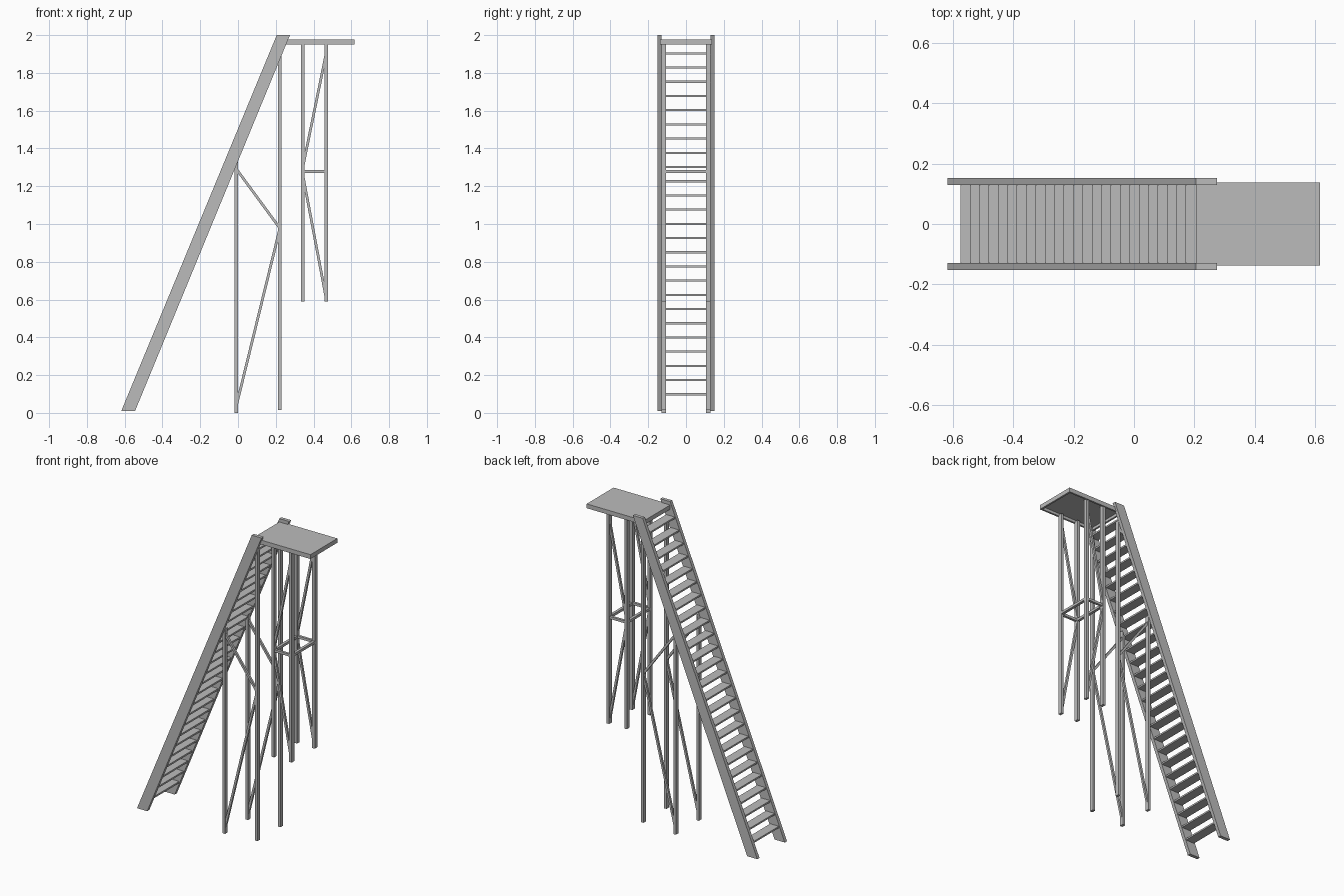
import bpy
import bmesh
from mathutils import Vector

cube = bpy.data.objects.get("Cube")
if cube:
    bpy.data.objects.remove(cube, do_unlink=True)

# Single painted-steel colour
steel = bpy.data.materials.new("grey_steel")
steel.use_nodes = True
GREY = (0.5, 0.5, 0.5, 1)
steel.diffuse_color = GREY
steel.node_tree.nodes["Principled BSDF"].inputs["Base Color"].default_value = GREY


def extrude_profile(name, points, y0, y1):
    """Extrude an (x, z) outline between two y positions."""
    bm = bmesh.new()
    face = bm.faces.new([bm.verts.new((x, y0, z)) for x, z in points])
    out = bmesh.ops.extrude_face_region(bm, geom=[face])
    moved = [v for v in out["geom"] if isinstance(v, bmesh.types.BMVert)]
    bmesh.ops.translate(bm, verts=moved, vec=(0, y1 - y0, 0))
    bmesh.ops.recalc_face_normals(bm, faces=bm.faces)
    mesh = bpy.data.meshes.new(name)
    bm.to_mesh(mesh)
    bm.free()
    mesh.materials.append(steel)
    obj = bpy.data.objects.new(name, mesh)
    bpy.context.collection.objects.link(obj)
    return obj


def box(name, x0, x1, y0, y1, z0, z1):
    return extrude_profile(name, [(x0, z0), (x1, z0), (x1, z1), (x0, z1)], y0, y1)


def brace(name, start, end, y, width=0.014):
    """Flat bar between two (x, z) points."""
    a, b = Vector(start), Vector(end)
    d = (b - a).normalized()
    n = Vector((-d.y, d.x)) * width / 2
    return extrude_profile(name, [a - n, b - n, b + n, a + n], y - width / 2, y + width / 2)


POST_Y = 0.118
BAR = 0.009
STAIR_X = (-0.01, 0.222)
DECK_X = (0.342, 0.468)

for label, side in (("right", -1), ("left", 1)):
    y = POST_Y * side

    # Sloping side board of the stair
    extrude_profile(label + "_stringer", [(-0.618, 0.01), (-0.545, 0.01), (0.275, 2.0), (0.205, 2.0)],
                    side * 0.13, side * 0.152)

    # Posts under the stair, cut to the slope
    for i, (x, foot, top) in enumerate(zip(STAIR_X, (0.0, 0.015), (1.31, 1.88))):
        rise = BAR * 2.43
        extrude_profile(f"{label}_stair_post_{i + 1}",
                        [(x - BAR, foot), (x + BAR, foot), (x + BAR, top + rise), (x - BAR, top - rise)],
                        y - 0.013, y + 0.013)

    # Posts under the platform
    for i, x in enumerate(DECK_X):
        box(f"{label}_platform_post_{i + 1}", x - BAR, x + BAR, y - 0.013, y + 0.013, 0.59, 1.96)

    # Diagonal braces and horizontal tie
    brace(label + "_stair_brace_lower", (-0.008, 0.04), (0.22, 0.97), y)
    brace(label + "_stair_brace_upper", (0.22, 0.98), (-0.008, 1.29), y)
    brace(label + "_platform_brace_lower", (0.466, 0.61), (0.345, 1.25), y)
    brace(label + "_platform_brace_upper", (0.345, 1.31), (0.466, 1.9), y)
    brace(label + "_platform_tie", (DECK_X[0], 1.278), (DECK_X[1], 1.278), y, 0.016)

# Cross ties between the platform posts
for i, x in enumerate(DECK_X):
    box(f"cross_tie_{i + 1}", x - BAR, x + BAR, -POST_Y, POST_Y, 1.27, 1.286)

# Evenly climbing treads
for i in range(25):
    x, z = -0.575 + i * 0.0311, 0.093 + i * 0.0752
    box(f"tread_{i + 1}", x, x + 0.062, -0.132, 0.132, z, z + 0.011)

# Platform: thin deck with a rim below
X0, X1, HALF = 0.205, 0.616, 0.138
RIM = 0.012
box("platform_deck", X0, X1, -HALF, HALF, 1.968, 1.978)
box("platform_rim_inner", X0, X0 + RIM, -HALF, HALF, 1.95, 1.968)
box("platform_rim_outer", X1 - RIM, X1, -HALF, HALF, 1.95, 1.968)
for label, side in (("right", -1), ("left", 1)):
    box(f"platform_rim_{label}", X0 + RIM, X1 - RIM, side * (HALF - RIM), side * HALF, 1.95, 1.968)
